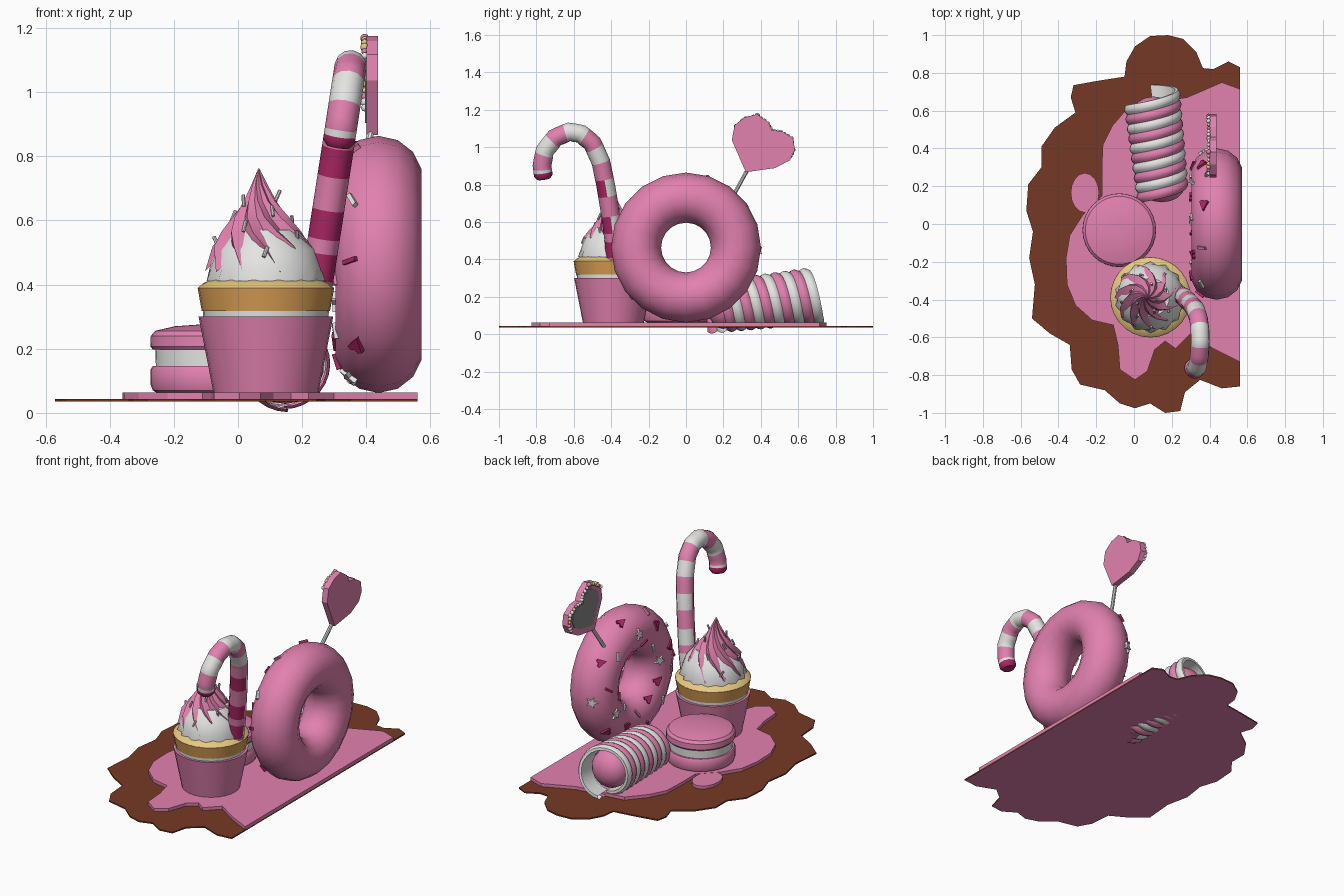
import bpy, bmesh, math, random
from mathutils import Matrix, Vector

if "Cube" in bpy.data.objects:
    bpy.data.objects.remove(bpy.data.objects["Cube"])

random.seed(4)
PI = math.pi
COL = {"pink": (0.76, 0.22, 0.43), "dark_pink": (0.42, 0.02, 0.13), "white": (0.78, 0.78, 0.77),
       "chocolate": (0.18, 0.04, 0.018), "cream_yellow": (0.80, 0.58, 0.22),
       "baked_orange": (0.70, 0.35, 0.09), "grey": (0.24, 0.24, 0.25)}
MATS = {}
for n, c in COL.items():
    MATS[n] = bpy.data.materials.new(n)
    MATS[n].diffuse_color = (*c, 1)


def make(name, verts, faces, mats, idx=None, smooth=0.6, weld=True):
    me = bpy.data.meshes.new(name)
    me.from_pydata([tuple(v) for v in verts], [], faces)
    for m in mats:
        me.materials.append(MATS[m])
    if idx:
        me.polygons.foreach_set("material_index", idx)
    bm = bmesh.new()
    bm.from_mesh(me)
    if weld:
        bmesh.ops.remove_doubles(bm, verts=bm.verts, dist=1e-5)
    bmesh.ops.recalc_face_normals(bm, faces=bm.faces)
    bm.to_mesh(me)
    bm.free()
    if smooth:
        me.shade_smooth()
        me.set_sharp_from_angle(angle=smooth)
    ob = bpy.data.objects.new(name, me)
    bpy.context.collection.objects.link(ob)
    return ob


def prism(name, pts, z0, z1, mat, M=Matrix()):
    n = len(pts)
    v = [M @ Vector((x, y, z)) for z in (z0, z1) for x, y in pts]
    f = [tuple(range(n)), tuple(range(n, 2 * n))]
    f += [(i, (i + 1) % n, n + (i + 1) % n, n + i) for i in range(n)]
    return make(name, v, f, [mat], smooth=0)


def lathe(name, prof, cx, cy, mat, n=28):
    v = [(cx + r * math.cos(2 * PI * j / n), cy + r * math.sin(2 * PI * j / n), z)
         for r, z in prof for j in range(n)]
    f = [(i * n + j, i * n + (j + 1) % n, (i + 1) * n + (j + 1) % n, (i + 1) * n + j)
         for i in range(len(prof) - 1) for j in range(n)]
    f += [tuple(range(n)), tuple(range(len(v) - n, len(v)))]
    return make(name, v, f, [mat])


def ball(name, loc, r, mat, seg=10, scale=(1, 1, 1)):
    bm = bmesh.new()
    bmesh.ops.create_uvsphere(bm, u_segments=seg, v_segments=seg // 2 + 1, radius=r,
                              matrix=Matrix.Translation(loc) @ Matrix.Diagonal((*scale, 1)))
    me = bpy.data.meshes.new(name)
    bm.to_mesh(me)
    bm.free()
    me.materials.append(MATS[mat])
    me.shade_smooth()
    bpy.context.collection.objects.link(bpy.data.objects.new(name, me))


def rod(name, a, b, r, mat):
    a, b = Vector(a), Vector(b)
    M = Matrix.Translation(a) @ (b - a).to_track_quat('Z', 'Y').to_matrix().to_4x4()
    prism(name, [(r * math.cos(k * PI / 4), r * math.sin(k * PI / 4)) for k in range(8)],
          0, (b - a).length, mat, M)


# splashed base: chocolate plate with pink underside, pink icing puddle on top
base = [(.56, .83), (.50, .86), (.42, .82), (.365, .825), (.33, .91), (.26, .98), (.18, 1), (.085, .995),
        (.005, .94), (-.04, .86), (-.05, .78), (-.18, .76), (-.32, .735), (-.335, .67), (-.31, .59),
        (-.42, .51), (-.49, .41), (-.49, .30), (-.56, .21), (-.57, .07), (-.535, -.04), (-.555, -.18),
        (-.525, -.32), (-.54, -.5), (-.445, -.58), (-.34, -.64), (-.33, -.77), (-.285, -.85),
        (-.155, -.88), (-.075, -.95), (.005, -.975), (.085, -.95), (.165, -1), (.245, -.99),
        (.27, -.89), (.35, -.825), (.465, -.87), (.56, -.86)]
plate = prism("base_plate", base, .036, .044, "chocolate")
plate.data.materials.append(MATS["pink"])
for p in plate.data.polygons:
    p.material_index = 1 if p.normal.z < -.5 else 0
puddle = [(.56, .715), (.465, .75), (.35, .70), (.28, .67), (-.02, .63), (-.115, .52), (-.165, .42),
          (-.17, .31), (-.17, .15), (-.27, .05), (-.34, -.06), (-.36, -.18), (-.355, -.32), (-.31, -.43),
          (-.22, -.51), (-.11, -.535), (-.085, -.64), (-.075, -.77), (.005, -.825), (.07, -.78),
          (.11, -.665), (.165, -.62), (.22, -.66), (.30, -.58), (.42, -.66), (.56, -.73)]
prism("icing_puddle", puddle, .044, .063, "pink")
prism("icing_drop", [(-.26 + .075 * math.cos(k * PI / 8), .165 + .105 * math.sin(k * PI / 8))
                     for k in range(16)], .044, .062, "pink")

# donut standing on edge
DC, R, r = Vector((.438, 0, .463)), .267, .134
NU, NV = 20, 14
v = []
for i in range(NU):
    a = 2 * PI * i / NU
    for j in range(NV):
        b = 2 * PI * j / NV
        d = R + r * math.cos(b)
        v.append(DC + Vector((1.03 * r * math.sin(b), d * math.cos(a), d * math.sin(a))))
f = [(i * NV + j, i * NV + (j + 1) % NV, (i + 1) % NU * NV + (j + 1) % NV, (i + 1) % NU * NV + j)
     for i in range(NU) for j in range(NV)]
make("donut", v, f, ["pink"], smooth=1.2)

# sprinkles on the donut's decorated side
star = [((.034 if k % 2 == 0 else .016) * math.cos(k * PI / 5),
         (.034 if k % 2 == 0 else .016) * math.sin(k * PI / 5)) for k in range(10)]
tri = [(0, -.032), (.026, .018), (.012, .026), (0, .018), (-.012, .026), (-.026, .018)]
bar = [(-.025, -.007), (.025, -.007), (.025, .007), (-.025, .007)]
kinds = [(star, "white"), (tri, "dark_pink"), (bar, "white"), (tri, "dark_pink"), (bar, "pink"),
         (bar, "dark_pink")]
for k in range(30):
    a = 2 * PI * k / 30 + random.uniform(-.08, .08)
    b = (.62, 1.35, 2.1)[k % 3] + random.uniform(-.15, .15)
    rad = Vector((0, math.cos(a), math.sin(a)))
    nrm = rad * math.cos(b) - Vector((math.sin(b), 0, 0))
    M = (Matrix.Translation(DC + rad * R + nrm * r) @ nrm.to_track_quat('Z', 'Y').to_matrix().to_4x4()
         @ Matrix.Rotation(random.uniform(0, 6.28), 4, 'Z'))
    shape, col = kinds[(k * 5 + k // 6) % 6]
    prism("donut_sprinkle", shape, -.008, .01, col, M)

# heart lollipop: outline in the y-z plane
heart = [(.32, .866), (.245, 1.037), (.26, 1.118), (.315, 1.16), (.38, 1.176), (.44, 1.134), (.46, 1.09),
         (.513, 1.085), (.572, 1.048), (.583, .984), (.556, .93), (.476, .888)]
YZ = Matrix(((0, 0, 1, 0), (1, 0, 0, 0), (0, 1, 0, 0), (0, 0, 0, 1)))
prism("heart_lollipop", heart, .40, .437, "pink", YZ)
prism("heart_inset", [(.405 + (y - .405) * .76, 1.025 + (z - 1.025) * .76) for y, z in heart],
      .396, .401, "grey", YZ)
rod("lollipop_stick", (.418, .335, .89), (.37, .225, .69), .011, "white")
for k in range(2, 10):
    for t in (0, .33, .67):
        y, z = (heart[k][c] + (heart[k + 1][c] - heart[k][c]) * t for c in (0, 1))
        ball("lollipop_pearl", (.395, .41 + (y - .41) * .95, 1.02 + (z - 1.02) * .95),
             random.uniform(.009, .014), random.choice(["white", "cream_yellow", "pink"]), 8)

# cupcake: wrapper, paper rim, cake, cream skirt
CX, CY = .087, -.388
lathe("cupcake_wrapper", [(.163, .06), (.21, .30)], CX, CY, "pink")
lathe("cupcake_paper_rim", [(.195, .295), (.197, .325)], CX, CY, "white")
lathe("cupcake_cake", [(.20, .318), (.213, .39)], CX, CY, "baked_orange")
lathe("cupcake_cake_top", [(.213, .389), (.195, .405), (.165, .418)], CX, CY, "cream_yellow")
cream = lathe("cupcake_cream", [(.172, .412), (.176, .45), (.155, .51), (.10, .57)], CX, CY, "white")
for k, q in enumerate(cream.data.vertices[:28]):
    if k % 2:
        q.co.x += (q.co.x - CX) * .10
        q.co.y += (q.co.y - CY) * .10

# twisted frosting with ridges dripping at the rim
L = 10
rings = [(.47, .18), (.52, .16), (.565, .125), (.61, .09), (.66, .052), (.71, .026), (.762, .002)]
v = []
for i, (z, rr) in enumerate(rings):
    for j in range(2 * L):
        a = PI * j / L - .27 * i
        q = rr * (1 if j % 2 == 0 else .76)
        zz = z - (random.uniform(.02, .055) if j % 2 == 0 else -.025) * (i == 0)
        v.append((CX - .01 - .002 * i + q * math.cos(a), CY + q * math.sin(a), zz))
n = 2 * L
f = [(i * n + j, i * n + (j + 1) % n, (i + 1) * n + (j + 1) % n, (i + 1) * n + j)
     for i in range(len(rings) - 1) for j in range(n)]
make("cupcake_frosting", v, f, ["pink"], smooth=.5)
for k in range(14):
    a, z = k * 2.4, .47 + .016 * k
    q = .17 - .62 * (z - .49)
    p = Vector((CX - .015 + q * math.cos(a), CY + q * math.sin(a), z))
    d = Vector((random.uniform(-.5, .5), random.uniform(-.5, .5), 1)).normalized() * .018
    rod("frosting_sprinkle", p - d, p + d, .006, "white")

# macaron: two shells and filling
MX, MY = -.078, -.033
lathe("macaron_lower_shell", [(.17, .06), (.188, .07), (.195, .09), (.195, .135), (.188, .146)], MX, MY, "pink", 32)
lathe("macaron_filling", [(.178, .14), (.18, .205)], MX, MY, "white", 32)
lathe("macaron_upper_shell", [(.188, .198), (.195, .207), (.194, .24), (.18, .256), (.12, .27), (.05, .275)],
      MX, MY, "pink", 32)

# candy cane: swept tube in a leaning plane, striped by arc length
yz = [(-.375, .33), (-.385, .5), (-.41, .68), (-.43, .80), (-.455, .92), (-.50, 1.02), (-.56, 1.07),
      (-.625, 1.082), (-.70, 1.05), (-.755, .98), (-.77, .90), (-.76, .83)]
key = [Vector((.25 + .155 * (z - .43), y, z)) for y, z in yz]
path = [a.lerp(b, t / 4) for a, b in zip(key, key[1:]) for t in range(4)] + [key[-1]]
side = Vector((1, 0, -.155)).normalized()
S, v, f, idx, dist = 12, [], [], [], 0
for i, p in enumerate(path):
    t = (path[min(i + 2, len(path) - 1)] - path[max(i - 2, 0)]).normalized()
    up = side.cross(t)
    q = .036 if i == len(path) - 1 else .05
    v += [p + (side * math.cos(2 * PI * j / S) + up * math.sin(2 * PI * j / S)) * q for j in range(S)]
    if i:
        dist += (p - path[i - 1]).length
        for j in range(S):
            f.append(((i - 1) * S + j, (i - 1) * S + (j + 1) % S, i * S + (j + 1) % S, i * S + j))
            stripe = int(dist / .088) % 2
            mid = (v[-S + j] + v[-S + (j + 1) % S]) / 2 - p
            if stripe and p.z < .84 and mid.y < .01 and i < 20:
                stripe = 2
            idx.append(2 if i > len(path) - 3 else stripe)
f += [tuple(range(S)), tuple(range(len(v) - S, len(v)))]
make("candy_cane", v, f, ["pink", "white", "dark_pink"], idx + [2, 2], smooth=.9)

# wafer roll: double helix of bulging pink and white bands, hollow at the far end
A0, ax = Vector((.155, .13, .142)), Vector((-.06, .53, .06)).normalized()
sx = ax.cross(Vector((0, 0, 1))).normalized()
uz = sx.cross(ax)
C, ROWS, PITCH = 28, 40, .105
v, f, idx = [], [], []
rows = [(i, .128 + .012 * abs(math.sin(PI * i / 4))) for i in range(ROWS + 1)] + [(ROWS, .112), (ROWS - 9, .108)]
for i, rad in rows:
    for j in range(C + 1):
        th = 2 * PI * j / C
        t = (i / 8 + j / C) * PITCH - .03
        q = rad + .026 * max(t, 0)
        v.append(A0 + ax * t - (uz * math.cos(th) + sx * math.sin(th)) * q)
for i in range(len(rows) - 1):
    for j in range(C):
        a = i * (C + 1) + j
        f.append((a, a + 1, a + C + 2, a + C + 1))
        idx.append(1 if i >= ROWS or i % 8 >= 4 else 0)
make("wafer_roll", v, f, ["pink", "white"], idx, smooth=.9)
ball("roll_filling_far", A0 + ax * .46, .115, "pink", 16, (1, .8, 1))
ball("roll_filling_near", A0 + ax * .07, .122, "pink", 16, (1, .7, 1))

for m in bpy.data.materials:
    if m.users and not m.is_grease_pencil:
        m.use_nodes = True
        m.node_tree.nodes["Principled BSDF"].inputs["Base Color"].default_value = m.diffuse_color
